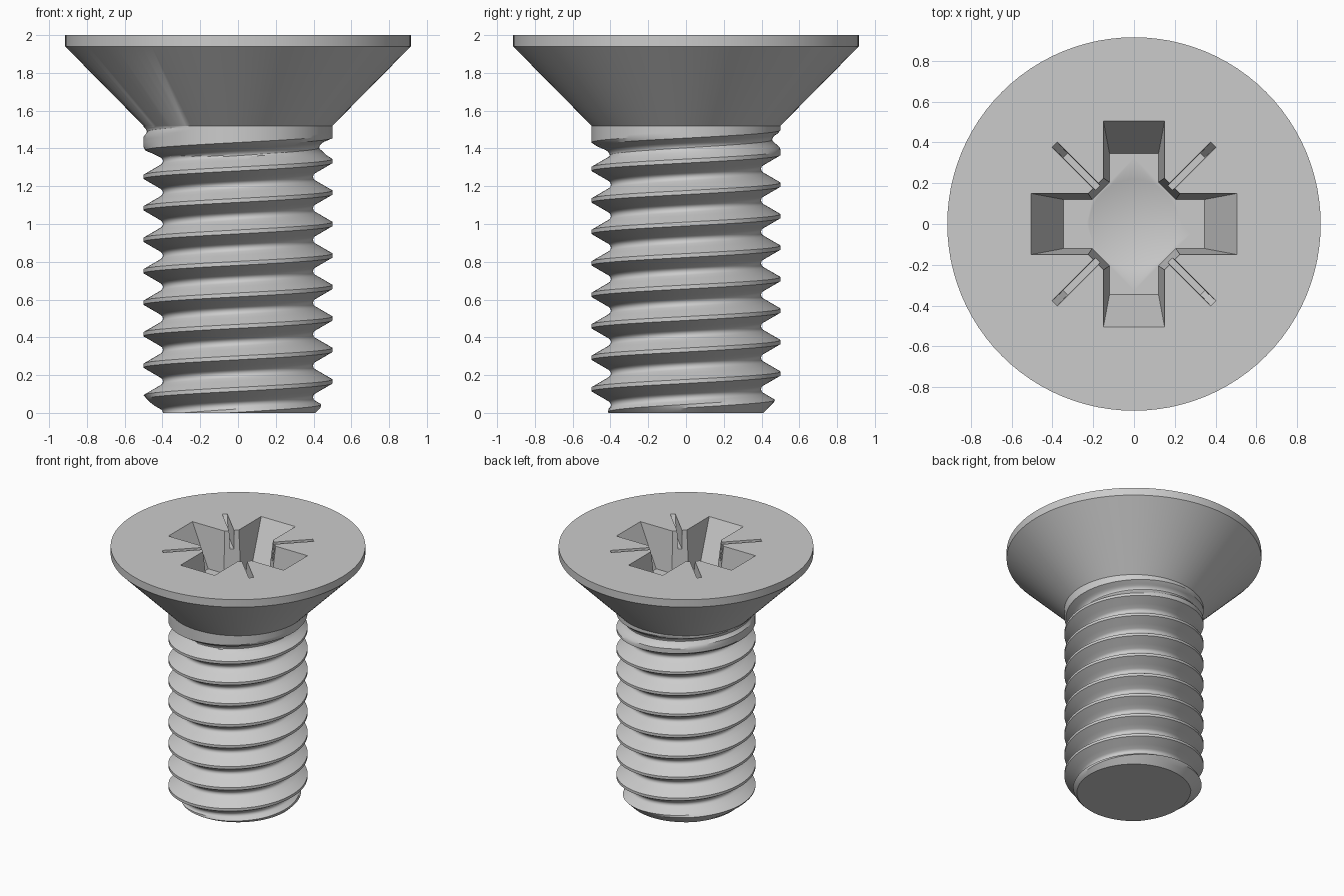
import bpy, bmesh, math

if "Cube" in bpy.data.objects:
    bpy.data.objects.remove(bpy.data.objects["Cube"])

P = 1 / 6            # thread pitch
N = 96               # sides around the axis
R = 0.5              # thread outer radius
NECK = 1.52          # where the shank meets the head
PHASES = [0.0625, 0.16, 0.27, 0.375, 0.42, 0.46, 0.5,
          0.54, 0.58, 0.625, 0.73, 0.84, 0.9375]
K = len(PHASES)


def thread_radius(i, z):
    """Radius of the threaded shank at column i and height z."""
    u = abs((z / P - i / N) % 1 - 0.5)
    if u > 0.125:
        depth = P * (0.4375 - u) * math.sqrt(3)
    else:                                    # rounded root
        depth = P * (0.4691 + math.sqrt(0.02082 - u * u))
    depth -= 0.102 * min(1, max(0, (z - 1.36) / 0.16))   # run-out under head
    return min(R - max(0, depth), 0.41 + z)              # end chamfer


def finish(bm, name):
    bmesh.ops.recalc_face_normals(bm, faces=bm.faces)
    mesh = bpy.data.meshes.new(name)
    bm.to_mesh(mesh)
    bm.free()
    obj = bpy.data.objects.new(name, mesh)
    bpy.context.collection.objects.link(obj)
    return obj


def build_screw():
    bm = bmesh.new()
    cache = {}

    def ring_vert(i, z, r):
        i %= N
        key = (i, round(z, 5), round(r, 5))
        if key not in cache:
            a = 2 * math.pi * i / N
            cache[key] = bm.verts.new((r * math.cos(a), r * math.sin(a), z))
        return cache[key]

    def thread_vert(i, m):
        if i == N:                           # helix moves up one turn at seam
            i, m = 0, m + K
        z = P * (m // K + PHASES[m % K] + i / N)
        z = min(NECK, max(0, z))
        return ring_vert(i, z, thread_radius(i, z))

    def face(verts):
        verts = list(dict.fromkeys(verts))
        if len(verts) > 2:
            bm.faces.new(verts)

    # helical shank
    for i in range(N):
        for m in range(-2 * K, 11 * K):
            face([thread_vert(i, m), thread_vert(i + 1, m),
                  thread_vert(i + 1, m + 1), thread_vert(i, m + 1)])
    # countersunk head
    rings = [(R, NECK), (0.915, 1.94), (0.915, 2.0)]
    for (r0, z0), (r1, z1) in zip(rings, rings[1:]):
        for i in range(N):
            low = [thread_radius(j % N, z0) if z0 == NECK else r0 for j in (i, i + 1)]
            face([ring_vert(i, z0, low[0]), ring_vert(i + 1, z0, low[1]),
                  ring_vert(i + 1, z1, r1), ring_vert(i, z1, r1)])
    # end caps
    face([ring_vert(i, 2.0, 0.915) for i in range(N)])
    face([ring_vert(i, 0, thread_radius(i, 0)) for i in range(N)])
    return finish(bm, "countersunk_screw")


def frustum(name, top, bottom, floor, angle=0):
    """Tapered box; sizes are half widths at z = 2 and at the floor."""
    bm = bmesh.new()
    bmesh.ops.create_cube(bm, size=2)
    ca, sa = math.cos(angle), math.sin(angle)
    over = 0.05                              # extend above the head
    for v in bm.verts:
        t = (2 + over - floor) / (2 - floor) if v.co.z > 0 else 0
        x, y = [s * (b + (a - b) * t) for s, a, b in zip(v.co.xy, top, bottom)]
        v.co = (x * ca - y * sa, x * sa + y * ca, 2 + over if t else floor)
    return finish(bm, name)


def cone_cutter():
    bm = bmesh.new()
    bmesh.ops.create_cone(bm, cap_ends=True, segments=48, radius1=0,
                          radius2=0.228, depth=0.125)
    bmesh.ops.remove_doubles(bm, verts=bm.verts, dist=1e-5)
    bmesh.ops.translate(bm, verts=bm.verts, vec=(0, 0, 1.56 + 0.0625))
    return finish(bm, "recess_tip_cutter")


screw = build_screw()

# cross recess with four diagonal ticks
q = math.pi / 4
cutters = [
    frustum("arm_x_cutter", (0.505, 0.15), (0.345, 0.12), 1.68),
    frustum("arm_y_cutter", (0.505, 0.15), (0.345, 0.12), 1.68, 2 * q),
    frustum("core_cutter", (0.265, 0.265), (0.23, 0.23), 1.68, q),
    frustum("tick_a_cutter", (0.55, 0.018), (0.475, 0.014), 1.86, q),
    frustum("tick_b_cutter", (0.55, 0.018), (0.475, 0.014), 1.86, -q),
    cone_cutter(),
]
bpy.context.view_layer.objects.active = screw
screw.select_set(True)
for c in cutters:
    c.hide_render = True
    mod = screw.modifiers.new(c.name, 'BOOLEAN')
    mod.operation = 'DIFFERENCE'
    mod.solver = 'EXACT'
    mod.object = c
    bpy.ops.object.modifier_apply(modifier=mod.name)
for c in cutters:
    bpy.data.objects.remove(c, do_unlink=True)

bpy.ops.object.shade_smooth_by_angle(angle=math.radians(30))
